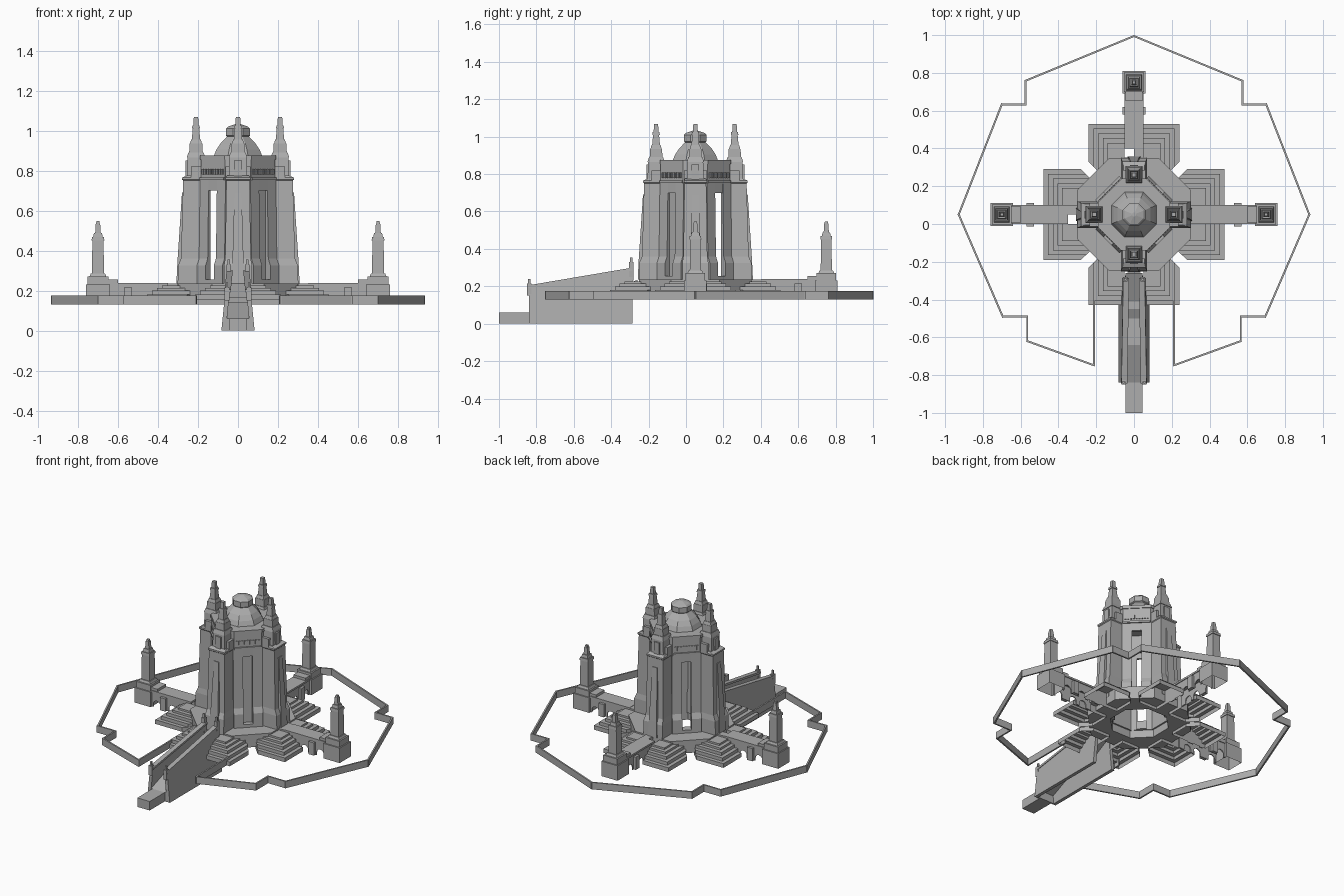
import bpy, bmesh, math
from mathutils import Matrix, Vector

cube = bpy.data.objects.get("Cube")
if cube:
    bpy.data.objects.remove(cube, do_unlink=True)

STONE = bpy.data.materials.new("grey stone")
STONE.use_nodes = True
COLOUR = (0.42, 0.42, 0.42, 1)
STONE.diffuse_color = COLOUR
STONE.node_tree.nodes["Principled BSDF"].inputs["Base Color"].default_value = COLOUR


def finish(name, bm, matrix):
    bmesh.ops.remove_doubles(bm, verts=bm.verts, dist=0.0001)
    bmesh.ops.recalc_face_normals(bm, faces=bm.faces)
    mesh = bpy.data.meshes.new(name)
    bm.transform(matrix)
    bm.to_mesh(mesh)
    bm.free()
    mesh.materials.append(STONE)
    ob = bpy.data.objects.new(name, mesh)
    bpy.context.collection.objects.link(ob)


def skin(name, rings, matrix=Matrix(), closed=False, base=True):
    """Join equal rings of 3D points; cap the ends or close into a loop."""
    bm = bmesh.new()
    loops = [[bm.verts.new(p) for p in r] for r in rings]
    n = len(loops[0])
    pairs = list(zip(loops, loops[1:]))
    if closed:
        pairs.append((loops[-1], loops[0]))
    else:
        bm.faces.new(loops[-1])
        if base:
            bm.faces.new(loops[0])
    for a, b in pairs:
        for i in range(n):
            j = (i + 1) % n
            bm.faces.new((a[i], a[j], b[j], b[i]))
    finish(name, bm, matrix)


def at(z, pts):
    return [(x, y, z) for x, y in pts]


def rect(x0, x1, y0, y1):
    return [(x0, y0), (x1, y0), (x1, y1), (x0, y1)]


def box(name, x0, x1, y0, y1, z0, z1, matrix=Matrix()):
    skin(name, [at(z, rect(x0, x1, y0, y1)) for z in (z0, z1)], matrix)


def octagon(a, b):
    """Octagon with flat sides at distance a, side half width b."""
    return [(a, -b), (a, b), (b, a), (-b, a), (-a, b), (-a, -b), (-b, -a), (b, -a)]


def shell(name, outer, inner, z0, z1, matrix):
    skin(name, [at(z0, outer), at(z1, outer), at(z1, inner), at(z0, inner)], matrix, True)


def side_prism(name, yz, x0, x1, matrix=Matrix()):
    """Side outline given a width; x0 and x1 are functions of height."""
    skin(name, [[(f(z), y, z) for y, z in yz] for f in (x0, x1)], matrix)


def flat(v):
    return lambda z: v


def tiers(name, u, steps, matrix):
    """Stacked square tiers, the lowest one open below."""
    for i, (z0, z1, a, b) in enumerate(steps):
        skin(f"{name}_tier_{i}", [at(z0, rect(-a, a, u - a, u + a)),
                                 at(z1, rect(-b, b, u - b, u + b))], matrix, base=i > 0)


MID = Matrix.Translation((0, 0.05, 0))


def turned(degrees):
    return MID @ Matrix.Rotation(math.radians(degrees), 4, "Z")


# Central platform and drum, open inside
shell("platform", octagon(0.3, 0.13), octagon(0.17, 0.07), 0.15, 0.235, MID)
shell("drum", octagon(0.185, 0.065), octagon(0.16, 0.06), 0.74, 0.86, MID)
skin("drum_cornice", [at(z, octagon(0.19, 0.067)) for z in (0.855, 0.875)], MID)

# Faceted dome and lantern
T = math.tan(math.pi / 8)
DOME = [(0.87, 0.122), (0.905, 0.108), (0.935, 0.088), (0.97, 0.055), (0.975, 0.06),
        (1.01, 0.06), (1.02, 0.05), (1.033, 0.01)]
skin("dome", [at(z, octagon(r, r * T)) for z, r in DOME], MID)

PIER = [(0.2, 0.07, 0.302), (0.325, 0.07, 0.3), (0.36, 0.064, 0.285),
        (0.75, 0.058, 0.274), (0.755, 0.062, 0.28), (0.765, 0.062, 0.28), (0.775, 0.055, 0.255)]
TURRET = [(0.77, 0.865, 0.046, 0.042), (0.865, 0.89, 0.046, 0.038), (0.89, 0.935, 0.034, 0.032),
          (0.935, 0.955, 0.03, 0.024), (0.955, 1.01, 0.021, 0.016), (1.01, 1.025, 0.02, 0.018),
          (1.025, 1.067, 0.013, 0.011)]
END = [(0.13, 0.23, 0.06, 0.06), (0.23, 0.27, 0.052, 0.052), (0.27, 0.285, 0.042, 0.036),
       (0.285, 0.45, 0.03, 0.028), (0.45, 0.468, 0.032, 0.03), (0.468, 0.488, 0.024, 0.02),
       (0.488, 0.535, 0.014, 0.011), (0.535, 0.547, 0.009, 0.008)]
STEP_Z = [0.13, 0.158, 0.18, 0.2, 0.214, 0.226]

for k in range(4):
    M = turned(90 * k)
    # Battered pier with turret, shoulder blocks and a narrow raised panel
    skin(f"pier_{k}", [at(z, rect(-w, w, 0.16, out)) for z, w, out in PIER], M)
    tiers(f"turret_{k}", 0.21, TURRET, M)
    for s in (-1, 1):
        box(f"shoulder_{k}", s * 0.05 - 0.012, s * 0.05 + 0.012, 0.17, 0.235, 0.765, 0.82, M)
    skin(f"pier_panel_{k}", [at(0.235, rect(-0.034, 0.034, 0.25, 0.308)),
                            at(0.34, rect(-0.028, 0.028, 0.25, 0.303)),
                            at(0.69, rect(-0.018, 0.018, 0.25, 0.28))], M)
    box(f"turret_front_{k}", -0.02, 0.02, 0.22, 0.262, 0.77, 0.85, M)

    # Stepped terraces on both sides of each arm, hollow below
    for s in (-1, 1):
        rings = []
        for i in range(5):
            d = 0.025 * i
            plan = [(s * 0.05, 0.22), (s * (0.18 - d), 0.22), (s * (0.24 - d), 0.28 - d),
                    (s * (0.24 - d), 0.48 - d), (s * 0.05, 0.48 - d)]
            rings += [at(STEP_Z[i], plan), at(STEP_Z[i + 1], plan)]
        skin(f"terrace_{k}", rings, M, base=False)

    # Diagonal wall: jambs beside a tall slot, lintel and sill
    D = turned(90 * k + 45)
    for s in (-1, 1):
        wall = [(0.2, 0.2), (0.325, 0.2), (0.36, 0.185), (0.755, 0.178)]
        skin(f"wall_jamb_{k}", [at(z, rect(s * 0.029, s * 0.09, 0.165, o)) for z, o in wall], D)
    box(f"lintel_{k}", -0.03, 0.03, 0.165, 0.178, 0.7, 0.755, D)
    box(f"sill_{k}", -0.03, 0.03, 0.15, 0.2, 0.2, 0.255, D)
    box(f"wall_cornice_{k}", -0.085, 0.085, 0.16, 0.186, 0.752, 0.765, D)
    if k == 2:
        box("slot_back", -0.03, 0.03, 0.155, 0.167, 0.25, 0.71, D)
    for i in range(9):
        x = (i - 4) * 0.017
        box(f"dentil_{k}_{i}", x - 0.005, x + 0.005, 0.17, 0.184, 0.78, 0.808, D)

    # Arched bridge, hollow below, with an end tower
    if k != 2:
        outline = [(0.35, 0.13), (0.35, 0.228), (0.645, 0.228), (0.645, 0.13)]
        for c in (0.605, 0.49, 0.415):
            outline.append((c + 0.026, 0.13))
            outline += [(c + 0.026 * math.cos(t * math.pi / 8),
                         0.148 + 0.026 * math.sin(t * math.pi / 8)) for t in range(9)]
            outline.append((c - 0.026, 0.13))
        for s in (-1, 1):
            side_prism(f"bridge_side_{k}", outline, flat(s * 0.039), flat(s * 0.045), M)
            box(f"bridge_buttress_{k}", s * 0.044, s * 0.062, 0.53, 0.57, 0.13, 0.215, M)
        box(f"bridge_deck_{k}", -0.05, 0.05, 0.35, 0.645, 0.226, 0.238, M)
        box(f"bridge_link_{k}", -0.05 if k == 3 else 0.0, 0.05, 0.27, 0.36, 0.18, 0.236, M)
        tiers(f"end_tower_{k}", 0.7, END, M)
        box(f"end_tower_step_{k}", -0.045, 0.045, 0.6, 0.66, 0.23, 0.255, M)

# Entrance ramp: leaning side walls, sloping floor, posts and landing
def lean(s, inset):
    return lambda z: s * (0.083 - 0.1 * z - inset)


for s in (-1, 1):
    side_prism("ramp_wall", [(-0.84, 0), (-0.84, 0.195), (-0.285, 0.29), (-0.285, 0)],
               lean(s, 0), lean(s, 0.022))
    side_prism("ramp_coping", [(-0.845, 0.19), (-0.845, 0.205), (-0.285, 0.3), (-0.285, 0.285)],
               lean(s, -0.004), lean(s, 0.027))
    for y, x, z0, z1 in ((-0.838, 0.055, 0.15, 0.215), (-0.293, 0.046, 0.23, 0.33)):
        box("ramp_post", s * x - 0.012, s * x + 0.012, y - 0.012, y + 0.012, z0, z1)
        box("ramp_post_cap", s * x - 0.006, s * x + 0.006, y - 0.006, y + 0.006, z1, z1 + 0.025)
FLOOR = [(-0.84, 0.06), (-0.64, 0.14), (-0.5, 0.14), (-0.45, 0.165), (-0.41, 0.165), (-0.26, 0.235)]
side_prism("ramp_floor", FLOOR + [(y, z - 0.012) for y, z in reversed(FLOOR)],
           lean(-1, 0.015), lean(1, 0.015))
box("ramp_front", -0.077, 0.077, -0.84, -0.83, 0, 0.06)
box("landing", -0.046, 0.046, -1, -0.835, 0, 0.06)

# Thin perimeter wall
PATH = [(0, 0.995), (0.575, 0.758), (0.575, 0.633), (0.7, 0.633), (0.928, 0.05),
        (0.695, -0.49), (0.565, -0.49), (0.565, -0.62), (0.212, -0.748), (0.212, -0.4)]
for s in (-1, 1):
    for p, q in zip(PATH, PATH[1:]):
        a, b = Vector((s * p[0], p[1])), Vector((s * q[0], q[1]))
        along = (b - a).normalized() * 0.005
        side = Vector((-along.y, along.x))
        a, b = a - along, b + along
        plan = [a - side, b - side, b + side, a + side]
        skin("perimeter_wall", [at(z, plan) for z in (0.13, 0.176)])
